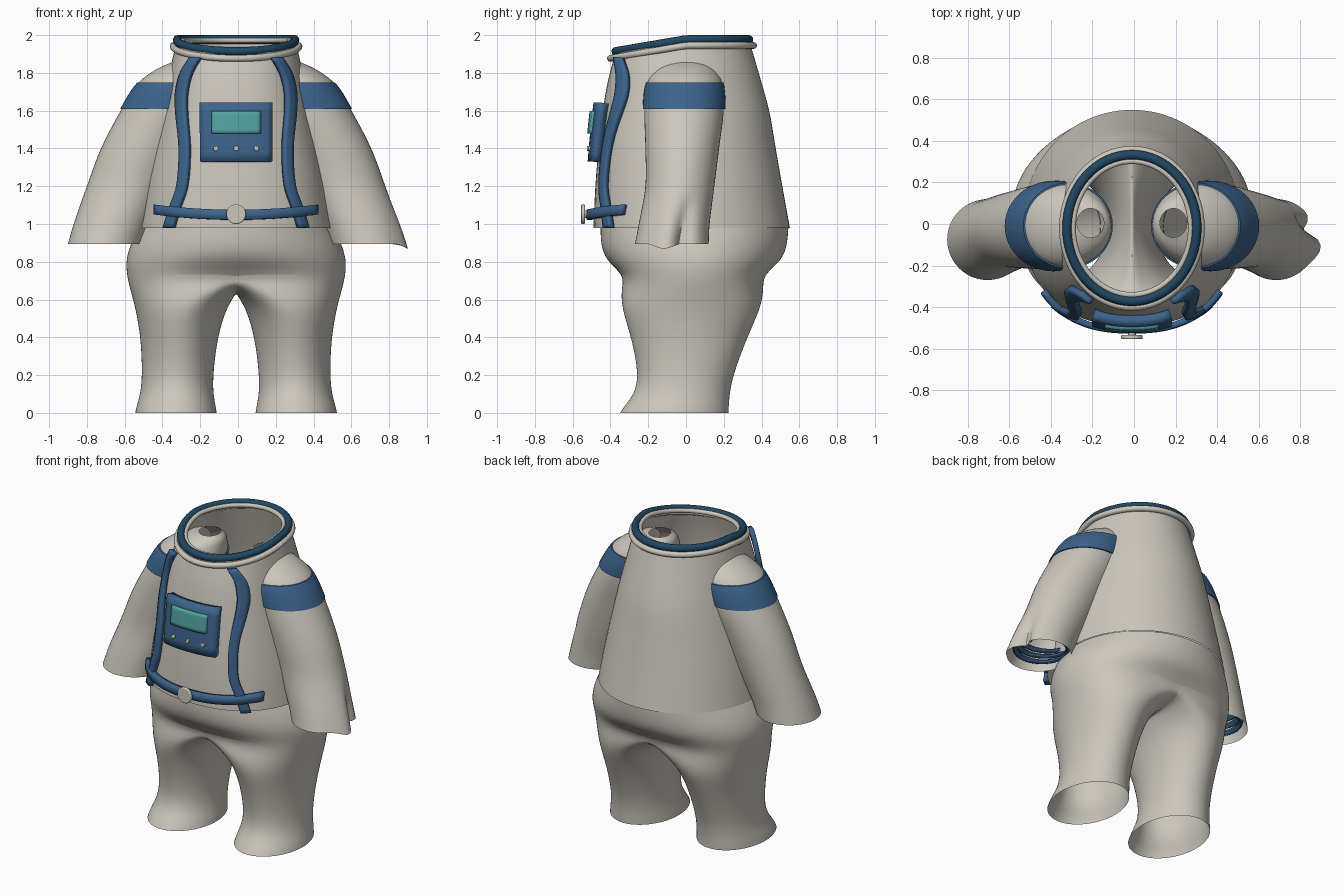
import bpy, bmesh, math
from mathutils import Vector

old = bpy.data.objects.get("Cube")
if old:
    bpy.data.objects.remove(old)

CX = -0.01  # the suit's centre line


def material(name, rgb):
    m = bpy.data.materials.new(name)
    m.use_nodes = True
    m.diffuse_color = (*rgb, 1)
    m.node_tree.nodes["Principled BSDF"].inputs["Base Color"].default_value = (*rgb, 1)
    return m


FABRIC = material("warm_white", (0.60, 0.57, 0.51))
BLUE = material("blue", (0.045, 0.125, 0.26))
NAVY = material("dark_blue", (0.015, 0.065, 0.125))
TEAL = material("teal", (0.085, 0.36, 0.36))


def finish(ob, mat, angle=40):
    ob.data.materials.append(mat)
    bpy.ops.object.select_all(action="DESELECT")
    ob.select_set(True)
    bpy.context.view_layer.objects.active = ob
    bpy.ops.object.shade_smooth_by_angle(angle=math.radians(angle))
    return ob


def loft(name, rows, mat, closed=True):
    """Skin rows of points into a sheet or a tube."""
    bm = bmesh.new()
    grid = [[bm.verts.new((p[0] + CX, p[1], p[2])) for p in row] for row in rows]
    n = len(rows[0])
    for a, b in zip(grid, grid[1:]):
        for i in range(n if closed else n - 1):
            j = (i + 1) % n
            bm.faces.new((a[i], a[j], b[j], b[i]))
    bmesh.ops.recalc_face_normals(bm, faces=bm.faces)
    me = bpy.data.meshes.new(name)
    bm.to_mesh(me)
    bm.free()
    ob = bpy.data.objects.new(name, me)
    bpy.context.collection.objects.link(ob)
    return finish(ob, mat)


def sample(table, z):
    """Smoothly interpolate a table whose first column is the height."""
    k = 0
    while k < len(table) - 2 and z > table[k + 1][0]:
        k += 1
    a, b = table[k], table[k + 1]
    p, q = table[max(k - 1, 0)], table[min(k + 2, len(table) - 1)]
    h = b[0] - a[0]
    t = min(max((z - a[0]) / h, 0), 1)
    out = []
    for i in range(1, len(a)):
        m0 = (b[i] - p[i]) / (b[0] - p[0]) * h
        m1 = (q[i] - a[i]) / (q[0] - a[0]) * h
        out.append((2*t**3 - 3*t*t + 1) * a[i] + (t**3 - 2*t*t + t) * m0
                   + (3*t*t - 2*t**3) * b[i] + (t**3 - t*t) * m1)
    return out


def steps(a, b, n):
    return [a + (b - a) * i / n for i in range(n + 1)]


def tilt(y):
    return 0.17 * min(y, 0)


# Torso: height, half width, front, back
TORSO = [(0.98, 0.52, -0.49, 0.55), (1.2, 0.485, -0.48, 0.51), (1.4, 0.445, -0.465, 0.475),
         (1.6, 0.40, -0.445, 0.44), (1.8, 0.355, -0.415, 0.385), (1.97, 0.315, -0.375, 0.335)]
BLUNT = 2 / 2.4


def torso_row(z, n=64):
    rx, yf, yb = sample(TORSO, z)
    yc, ry = (yf + yb) / 2, (yb - yf) / 2
    row = []
    for i in range(n):
        a = math.tau * i / n
        c, s = math.cos(a), math.sin(a)
        e = BLUNT if s < 0 else 1
        y = yc + ry * math.copysign(abs(s) ** e, s)
        x = rx * math.copysign(abs(c) ** e, c)
        row.append((x, y, z + tilt(y) * ((z - 0.98) / 0.97) ** 2))
    return row


def front_y(x, z):
    rx, yf, yb = sample(TORSO, z)
    u = min(abs(x) / rx, 0.97)
    return (yf + yb) / 2 - (yb - yf) / 2 * (1 - u ** 2.4) ** (1 / 2.4)


loft("torso", [torso_row(z) for z in steps(0.98, 1.97, 24)], FABRIC)


# Neck rings
def ring(name, rx, yf, yb, z, r, mat):
    rows = []
    for i in range(64):
        a = math.tau * i / 64
        out = Vector((math.cos(a), math.sin(a), 0))
        y = (yf + yb) / 2 + (yb - yf) / 2 * out.y
        c = Vector((rx * out.x, y, z + tilt(y)))
        rows.append([c + out * r * math.cos(b) + Vector((0, 0, r * math.sin(b)))
                     for b in steps(0, math.tau, 12)[:-1]])
    loft(name, rows + rows[:1], mat)


ring("collar_outer_ring", 0.333, -0.40, 0.358, 1.945, 0.018, FABRIC)
ring("collar_blue_ring", 0.312, -0.372, 0.333, 1.977, 0.023, NAVY)
ring("collar_inner_ring", 0.284, -0.342, 0.303, 1.972, 0.014, FABRIC)

# Trousers, one half then mirrored:
# height, outer x, inner x, ridge x, front, back, inner drop, centre dent
TROUSERS = [(0.98, 0.515, 0, 0, -0.455, 0.545, 0, 0), (0.90, 0.56, 0, 0, -0.455, 0.54, 0, 0),
            (0.81, 0.588, 0, 0, -0.445, 0.53, 0, 0.03), (0.73, 0.582, 0, 0, -0.42, 0.50, 0.09, 0.2),
            (0.66, 0.565, 0.02, 0.14, -0.375, 0.445, 0.06, 0.08),
            (0.56, 0.535, 0.055, 0.28, -0.345, 0.40, 0.02, 0), (0.4, 0.505, 0.098, 0.3, -0.29, 0.325, 0, 0),
            (0.2, 0.497, 0.122, 0.31, -0.25, 0.25, 0, 0), (0.1, 0.508, 0.12, 0.315, -0.275, 0.232, 0, 0),
            (0.04, 0.527, 0.108, 0.317, -0.325, 0.228, 0, 0), (0.0, 0.535, 0.102, 0.318, -0.35, 0.226, 0, 0)]
K = 16


def trouser_row(z, xo, xi, xe, yf, yb, drop, dent):
    row = []
    for i in range(2 * K):
        t = math.pi * i / K
        s, c = math.sin(t), math.cos(t)
        y = (yf + yb) / 2 - (yb - yf) / 2 * c * (1 - dent * c ** 4)
        if s >= -1e-6:
            row.append((xe + (xo - xe) * s, y, z))
        else:
            row.append((xe + (xe - xi) * s, y, z + drop * s))
    return row


rows = [trouser_row(*r) for r in TROUSERS]
trousers = loft("trousers", rows, FABRIC)
bm = bmesh.new()
bm.from_mesh(trousers.data)
# drop the inner wall above the crotch
above = [f for f in bm.faces if all(abs(v.co.x - CX) < 1e-4 for v in f.verts)]
bmesh.ops.delete(bm, geom=above, context="FACES")
bmesh.ops.translate(bm, verts=bm.verts, vec=(-CX, 0, 0))
bmesh.ops.delete(bm, geom=[v for v in bm.verts if not v.link_faces], context="VERTS")
bm.to_mesh(trousers.data)
bm.free()
trousers.location.x = CX
mirror = trousers.modifiers.new("mirror", "MIRROR")
mirror.use_clip = True
mirror.merge_threshold = 0.002
sub = trousers.modifiers.new("smooth", "SUBSURF")
sub.levels = sub.render_levels = 2

# Sleeves: height, inner x, outer x, front, back
SLEEVE = [(0.895, 0.50, 0.89, -0.27, 0.12), (1.0, 0.46, 0.86, -0.25, 0.125), (1.2, 0.36, 0.79, -0.215, 0.15),
          (1.4, 0.26, 0.715, -0.215, 0.175), (1.61, 0.15, 0.605, -0.22, 0.20),
          (1.75, 0.10, 0.515, -0.205, 0.19), (1.82, 0.10, 0.42, -0.16, 0.15),
          (1.86, 0.11, 0.33, -0.11, 0.11), (1.88, 0.135, 0.265, -0.065, 0.075)]


def sleeve_row(z, side, grow=0.0, crumple=False, n=48):
    xi, xo, yf, yb = sample(SLEEVE, z)
    f = max(0, (1.16 - z) / 0.26) if crumple else 0
    row = []
    for i in range(n):
        a = math.tau * i / n
        d = (a + math.pi) % math.tau - math.pi
        fold = math.exp(-((d - 0.3) / 0.22) ** 2)
        flare = math.exp(-((d + 0.2) / 0.3) ** 2)
        k = 1 + f * (0.12 * flare - 0.3 * fold)
        x = (xi + xo) / 2 + ((xo - xi) / 2 + grow) * math.cos(a) * k
        y = (yf + yb) / 2 + ((yb - yf) / 2 + grow) * math.sin(a) * k
        row.append((side * x, y, z - 0.025 * f * flare))
    return row


for side, label in ((1, "left"), (-1, "right")):
    messy = side > 0
    heights = steps(0.895, 1.75, 22) + steps(1.75, 1.88, 10)[1:]
    loft(label + "_sleeve", [sleeve_row(z, side, 0, messy) for z in heights], FABRIC)
    band = [sleeve_row(1.61, side, -0.002)] + [sleeve_row(z, side, 0.008) for z in steps(1.61, 1.75, 6)]
    loft(label + "_shoulder_band", band + [sleeve_row(1.75, side, -0.002)], BLUE)
    # ribbed lining inside the cuff
    for i, z in enumerate((0.945, 0.985, 1.025)):
        rib = [sleeve_row(z + 0.015 * math.sin(b), side, -0.035 - 0.015 * math.cos(b), messy)
               for b in steps(0, math.tau, 8)]
        loft(f"{label}_cuff_rib_{i + 1}", rib, BLUE)


# Trim that hugs the front of the torso
def plate(name, points, depth, mat, lift=0.0):
    rows = [[(x, front_y(x, z) - depth / 2 - lift, z) for x, z in row] for row in points]
    ob = loft(name, rows, mat, closed=False)
    solid = ob.modifiers.new("thickness", "SOLIDIFY")
    solid.thickness, solid.offset = depth, 0


def panel(name, half, z0, z1, depth, mat, lift=0.0):
    plate(name, [[(x, z) for x in steps(-half, half, 12)] for z in steps(z0, z1, 6)], depth, mat, lift)


STRAP = [(0.98, 0.355), (1.08, 0.325), (1.2, 0.285), (1.4, 0.272), (1.6, 0.288),
         (1.7, 0.287), (1.8, 0.262), (1.88, 0.215)]
for side, label in ((1, "left"), (-1, "right")):
    plate(label + "_strap", [[(side * (sample(STRAP, z)[0] + w), z) for w in steps(-0.025, 0.025, 3)]
                             for z in steps(0.98, 1.88, 36)], 0.03, BLUE, 0.006)
plate("belt", [[(x, z + 0.15 * x * x) for x in steps(-0.425, 0.425, 40)] for z in steps(1.022, 1.075, 2)],
      0.03, BLUE, 0.01)
panel("chest_panel", 0.185, 1.33, 1.64, 0.05, BLUE)
panel("chest_screen", 0.128, 1.478, 1.596, 0.03, TEAL, 0.035)


def disc(name, x, y, z, r, depth, verts=32):
    bpy.ops.mesh.primitive_cylinder_add(radius=r, depth=depth, vertices=verts,
                                        location=(x + CX, y, z), rotation=(math.pi / 2, 0, 0))
    ob = bpy.context.object
    ob.name = name
    bevel = ob.modifiers.new("soft_edge", "BEVEL")
    bevel.width, bevel.segments = depth * 0.3, 3
    finish(ob, FABRIC)


for i, x in enumerate((-0.108, 0, 0.108)):
    disc(f"panel_button_{i + 1}", x, front_y(x, 1.4) - 0.053, 1.4, 0.014, 0.014, 12)
disc("belt_buckle", 0, -0.545, 1.052, 0.052, 0.02)
disc("buckle_stem", 0, -0.52, 1.052, 0.02, 0.05)
